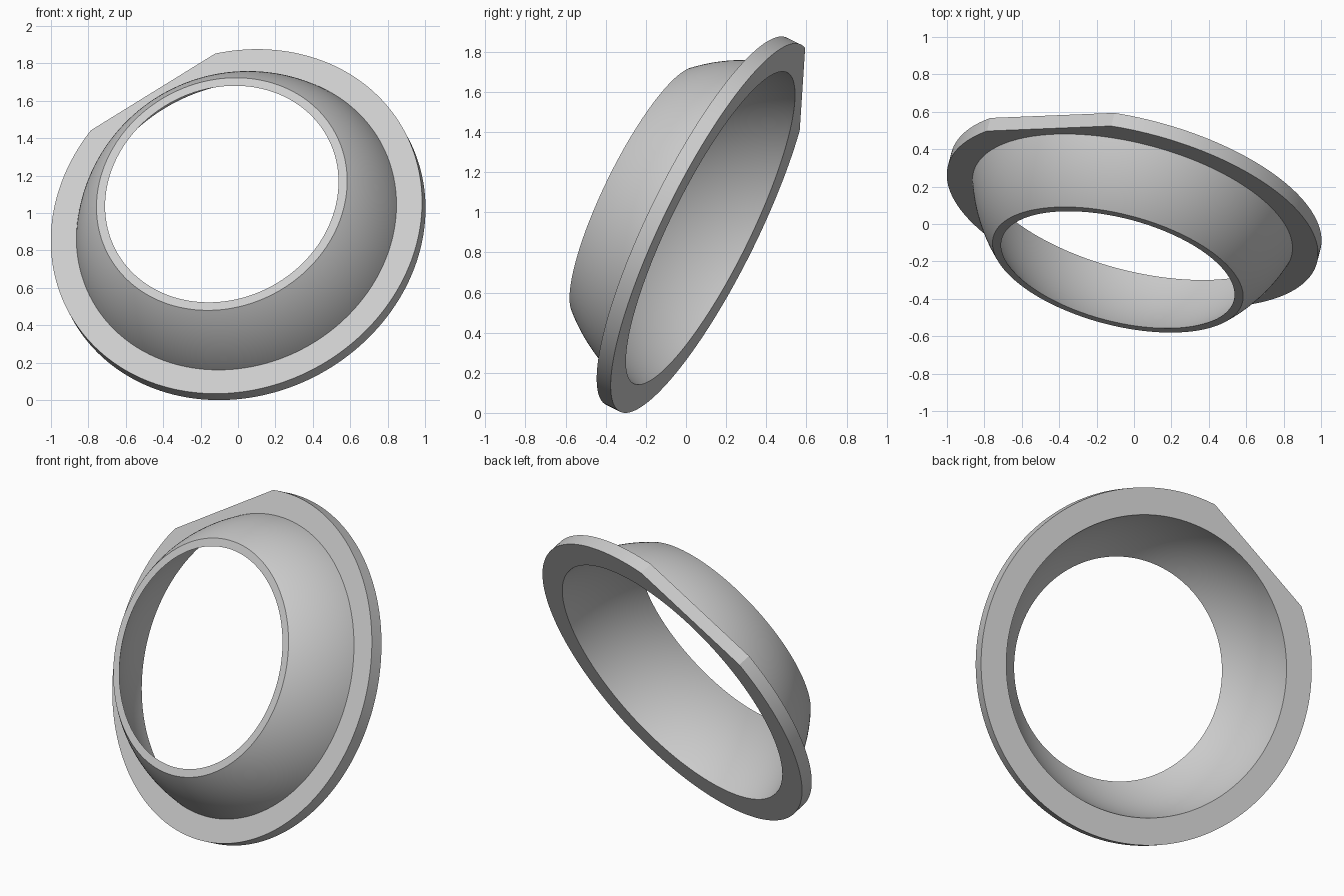
import bpy, bmesh, math
from mathutils import Vector, Matrix

cube = bpy.data.objects.get("Cube")
if cube:
    bpy.data.objects.remove(cube, do_unlink=True)

SEGMENTS = 192        # 22.5 degrees falls exactly on a segment boundary
FLANGE_R, FLANGE_T = 1.02, 0.08
HEIGHT = 0.42         # back face to front lip
CENTRE = -0.19        # sphere centre lies behind the back face
R_IN, R_OUT = 0.885, 0.92
FLAT = FLANGE_R * math.cos(math.radians(22.5))   # distance of the flat on the rim


def sphere_arc(radius, h0, h1, steps=20):
    """Points (radius, height) along a sphere between two heights."""
    a0 = math.asin((h0 - CENTRE) / radius)
    a1 = math.asin((h1 - CENTRE) / radius)
    angles = [a0 + (a1 - a0) * i / steps for i in range(steps + 1)]
    return [(radius * math.cos(a), CENTRE + radius * math.sin(a)) for a in angles]


# Closed cross-section: inner dome, front lip, outer dome, flange
profile = sphere_arc(R_IN, 0, HEIGHT) + sphere_arc(R_OUT, HEIGHT, FLANGE_T)
profile += [(FLANGE_R, FLANGE_T), (FLANGE_R, 0)]

# Spin the section, clipping the flange rim along the flat
bm = bmesh.new()
rings = []
for s in range(SEGMENTS):
    a = 2 * math.pi * s / SEGMENTS
    ring = []
    for r, h in profile:
        if r * math.cos(a) > FLAT:
            r = FLAT / math.cos(a)
        ring.append(bm.verts.new((r * math.cos(a), r * math.sin(a), h)))
    rings.append(ring)
n = len(profile)
for s in range(SEGMENTS):
    p, q = rings[s], rings[(s + 1) % SEGMENTS]
    for i in range(n):
        j = (i + 1) % n
        bm.faces.new((p[i], p[j], q[j], q[i]))
bmesh.ops.recalc_face_normals(bm, faces=bm.faces)
mesh = bpy.data.meshes.new("flanged_collar")
bm.to_mesh(mesh)
bm.free()
collar = bpy.data.objects.new("flanged_collar", mesh)
bpy.context.collection.objects.link(collar)

# Tilt: local z is the dome axis, local x points at the flat
axis = Vector((-0.23, -0.873, 0.43)).normalized()
flat_dir = Vector((-0.475, 0.481, 0.738))
flat_dir = (flat_dir - axis * flat_dir.dot(axis)).normalized()
side = axis.cross(flat_dir)
rotation = Matrix((flat_dir, side, axis)).transposed().to_4x4()
mesh.transform(Matrix.Translation((0.01, 0.122, 0.921)) @ rotation)

# Plain grey
grey = bpy.data.materials.new("light_grey")
grey.use_nodes = True
colour = (0.6, 0.6, 0.6, 1)
grey.diffuse_color = colour
grey.node_tree.nodes["Principled BSDF"].inputs["Base Color"].default_value = colour
mesh.materials.append(grey)

# Smooth curved surfaces, crisp rims
bpy.ops.object.select_all(action="DESELECT")
collar.select_set(True)
bpy.context.view_layer.objects.active = collar
bpy.ops.object.shade_smooth_by_angle(angle=math.radians(20))
